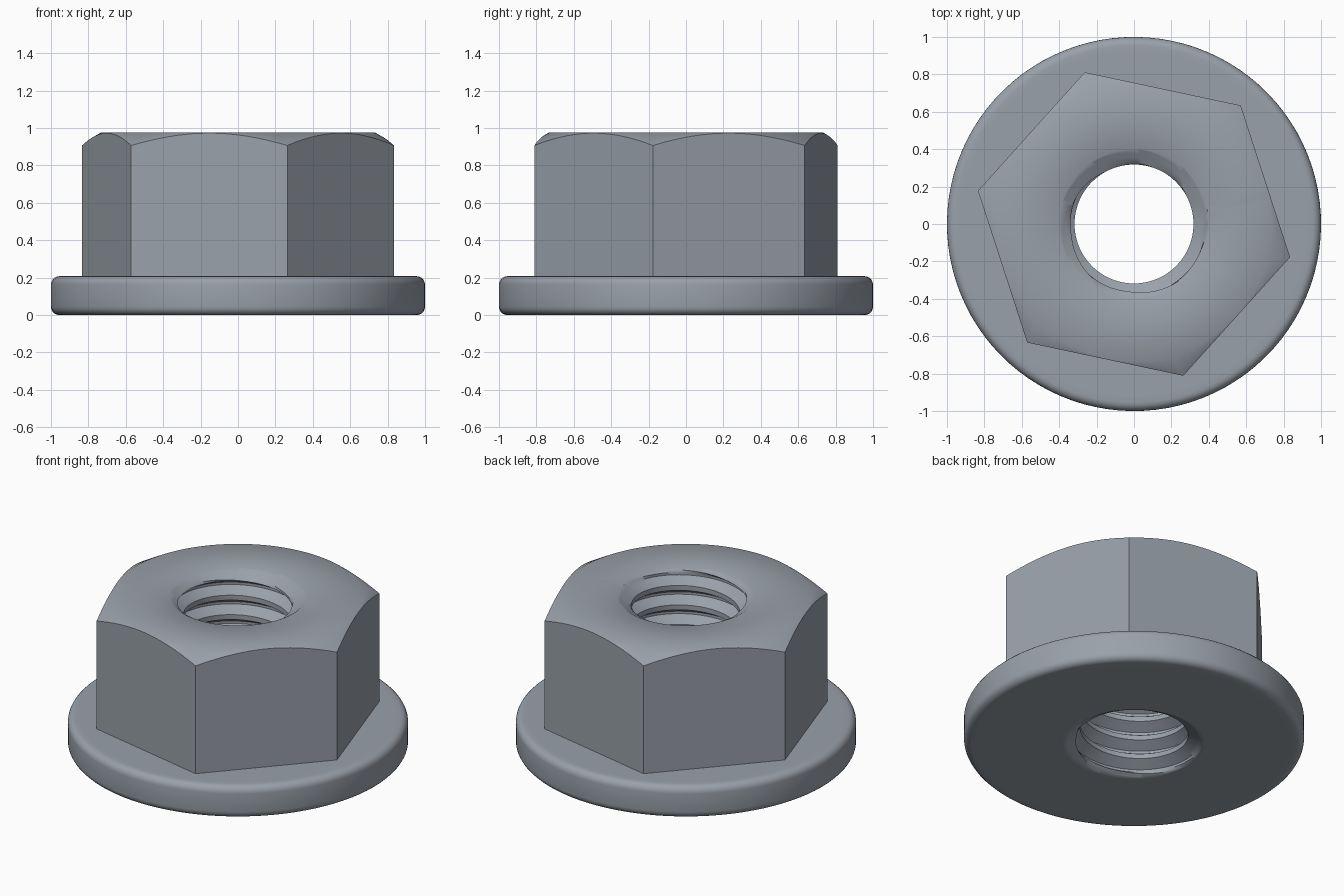
import bpy, bmesh
from math import pi, cos, sin, tan, radians

cube = bpy.data.objects.get("Cube")
if cube:
    bpy.data.objects.remove(cube, do_unlink=True)

SIDES = 96                       # divisible by six, so samples hit the hex corners
TURN = radians(-12)              # rotation of the hexagon
TOP, FLANGE_TOP = 0.975, 0.208
HEX_R, CHAMFER_R = 0.853, 0.735
MOUTH_R, MINOR_R, MAJOR_R, PITCH = 0.40, 0.318, 0.383, 0.126
ROUND = 0.045
SLOPE = tan(radians(30))


def hex_radius(a):
    """Distance from the axis to the hexagon side at angle a from a corner."""
    return HEX_R * cos(pi / 6) / cos(a % (pi / 3) - pi / 6)


def outer_profile(a):
    """Radius and height from the top mouth of the bore to the bottom mouth."""
    h = hex_radius(a)
    pts = [(MOUTH_R, TOP), (CHAMFER_R, TOP),
           (h, TOP - (h - CHAMFER_R) * SLOPE),
           (h, FLANGE_TOP), (0.92, FLANGE_TOP)]
    c = 1 - ROUND
    arc = [(c + ROUND * sin(k * pi / 10), ROUND * cos(k * pi / 10)) for k in range(6)]
    pts += [(r, FLANGE_TOP - ROUND + z) for r, z in arc]
    pts += [(r, ROUND - z) for r, z in reversed(arc)]
    return pts + [(0.92, 0), (MOUTH_R + 0.02, 0), (MOUTH_R, 0)]


def bore_profile(a):
    """Helical thread, cut back by the countersinks at both ends."""
    pts = []
    for turn in range(-1, 9):
        for t in (0, 0.125, 0.25, 0.354, 0.458, 0.5625, 0.6875, 0.792, 0.896):
            z = min(max((turn + t + a / (2 * pi)) * PITCH, 0), TOP)
            groove = min(max((0.375 - abs(t - 0.625)) / 0.3125, 0), 1)
            thread = MINOR_R + (MAJOR_R - MINOR_R) * groove
            sink = MOUTH_R - min(z, TOP - z) / SLOPE
            pts.append((max(thread, sink), z))
    return pts


def sweep(bm, profile):
    """Skin the profile round the z axis."""
    rows = []
    for i in range(SIDES + 1):
        a = 2 * pi * i / SIDES
        c, s = cos(a + TURN), sin(a + TURN)
        rows.append([bm.verts.new((r * c, r * s, z)) for r, z in profile(a)])
    for p, q in zip(rows, rows[1:]):
        for k in range(len(p) - 1):
            bm.faces.new((p[k], q[k], q[k + 1], p[k + 1]))


# Steel finish
steel = bpy.data.materials.new("blue_grey_steel")
steel.use_nodes = True
colour = (0.32, 0.355, 0.40, 1)
steel.diffuse_color = colour
steel.node_tree.nodes["Principled BSDF"].inputs["Base Color"].default_value = colour

# Flanged hex nut with its threaded bore, as one closed shell
bm = bmesh.new()
sweep(bm, outer_profile)
sweep(bm, bore_profile)
bmesh.ops.remove_doubles(bm, verts=bm.verts, dist=1e-4)
bmesh.ops.recalc_face_normals(bm, faces=bm.faces)
mesh = bpy.data.meshes.new("flange_nut")
bm.to_mesh(mesh)
bm.free()
mesh.materials.append(steel)
nut = bpy.data.objects.new("flange_nut", mesh)
bpy.context.collection.objects.link(nut)

bpy.ops.object.select_all(action="DESELECT")
nut.select_set(True)
bpy.context.view_layer.objects.active = nut
bpy.ops.object.shade_smooth_by_angle(angle=radians(38))
